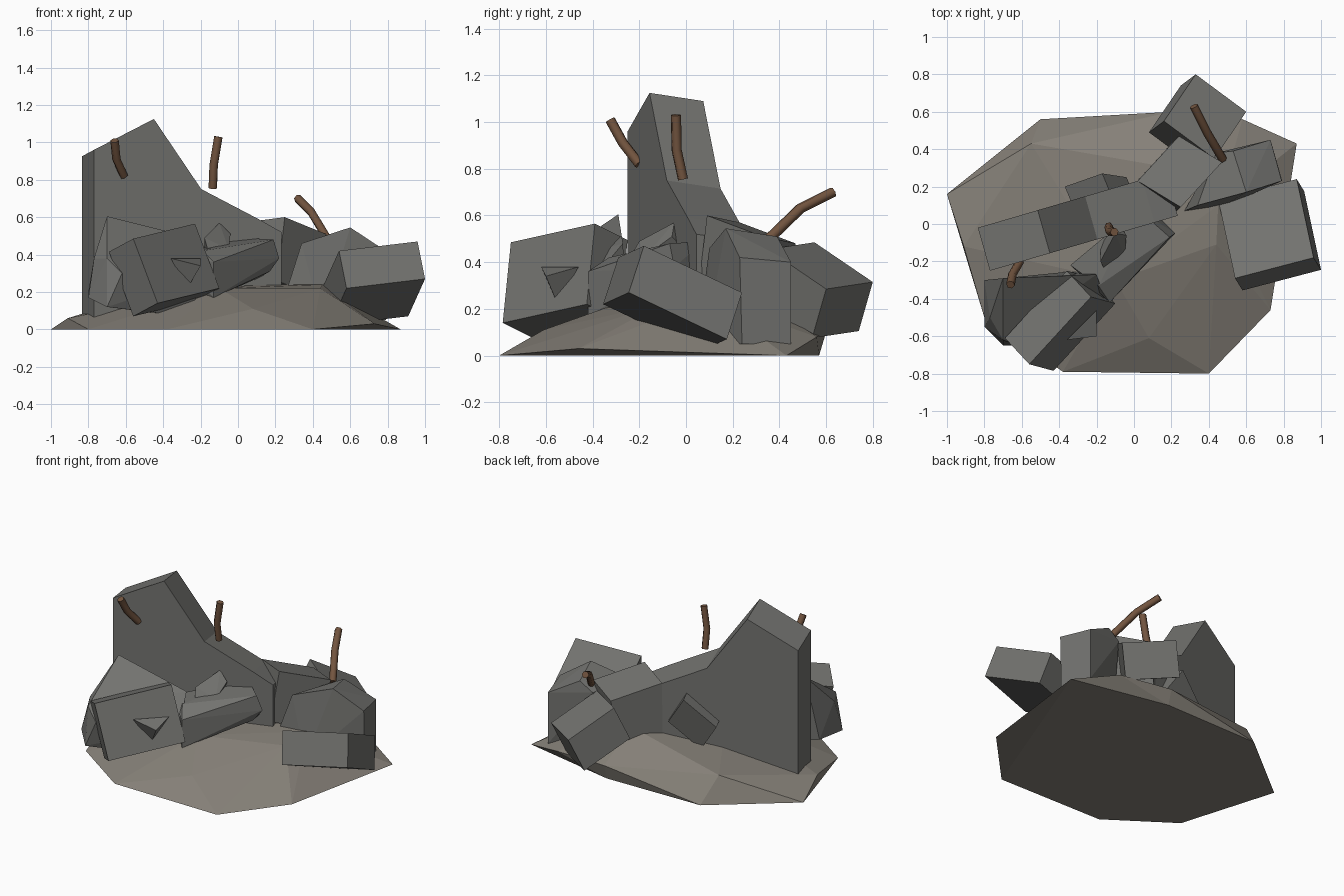
import bpy, bmesh
from mathutils import Vector as V

if "Cube" in bpy.data.objects:
    bpy.data.objects.remove(bpy.data.objects["Cube"])


def material(name, rgb):
    m = bpy.data.materials.new(name)
    m.diffuse_color = (*rgb, 1)
    m.use_nodes = True
    m.node_tree.nodes["Principled BSDF"].inputs["Base Color"].default_value = m.diffuse_color
    return m


STONE = material("concrete", (0.17, 0.17, 0.16))
EARTH = material("dust", (0.24, 0.22, 0.19))
RUST = material("rust", (0.17, 0.09, 0.05))


def finish(name, bm, mat):
    bmesh.ops.recalc_face_normals(bm, faces=bm.faces)
    mesh = bpy.data.meshes.new(name)
    bm.to_mesh(mesh)
    bm.free()
    mesh.materials.append(mat)
    ob = bpy.data.objects.new(name, mesh)
    bpy.context.collection.objects.link(ob)
    return ob


def chunk(name, points, mat=STONE):
    """Faceted lump: convex hull of a few corner points."""
    bm = bmesh.new()
    for p in points:
        bm.verts.new(p)
    bmesh.ops.convex_hull(bm, input=bm.verts)
    bmesh.ops.delete(bm, geom=[v for v in bm.verts if not v.link_faces], context='VERTS')
    bmesh.ops.dissolve_limit(bm, angle_limit=0.03, verts=bm.verts, edges=bm.edges)
    return finish(name, bm, mat)


def block(name, corner, a, b, c):
    """Tilted box from one corner and its three edges."""
    o, a, b, c = V(corner), V(a), V(b), V(c)
    return chunk(name, [o + i * a + j * b + k * c
                        for i in (0, 1) for j in (0, 1) for k in (0, 1)])


def rebar(name, points):
    """Bent bar with a low-sided round section."""
    cu = bpy.data.curves.new(name, 'CURVE')
    cu.dimensions = '3D'
    cu.bevel_depth = 0.023
    cu.bevel_resolution = 1
    cu.use_fill_caps = True
    sp = cu.splines.new('POLY')
    sp.points.add(len(points) - 1)
    for q, p in zip(sp.points, points):
        q.co = (*p, 1)
    cu.materials.append(RUST)
    bpy.context.collection.objects.link(bpy.data.objects.new(name, cu))


# Low mound of dust
chunk("rubble_mound", [
    (-1, .16, 0), (-.5, .56, 0), (.2, .57, 0), (.87, .43, 0), (.4, -.8, 0),
    (-.38, -.79, 0), (-.8, -.5, 0), (-.91, -.12, .06), (.73, -.46, .03),
    (.2, .6, .10), (.58, .56, .08), (.08, -.61, .11), (.44, -.11, .22),
    (.45, .1, .24), (-.1, -.3, .22), (-.55, .43, .17), (.2, .3, .25)], EARTH)

# Standing broken wall: profile swept through its thickness
profile = [(0, .04), (0, .96), (.335, 1.125), (.6, .75), (.92, .59), (1.05, .52), (1.05, .04)]
bm = bmesh.new()
front = [bm.verts.new((-.77 + .956 * u, -.25 + .28 * u, z)) for u, z in profile]
face = bm.faces.new(front)
ext = bmesh.ops.extrude_face_region(bm, geom=[face], use_keep_orig=True)
back = [g for g in ext["geom"] if isinstance(g, bmesh.types.BMVert)]
bmesh.ops.translate(bm, vec=(-.065, .23, -.035), verts=back)
finish("broken_wall", bm, STONE)

# Tilted slabs
block("right_slab", (.54, -.29, .42), (.42, .11, .05), (-.09, .42, -.20), (.04, -.065, -.20))
block("left_slab", (-.56, -.75, .485), (.33, .36, .08), (.13, -.035, -.345), (-.13, .14, -.07))
block("back_slab", (.33, .80, .315), (.27, -.20, -.03), (-.17, -.25, .17), (-.08, -.06, -.21))
block("middle_block", (.02, .23, .57), (.23, -.14, .03), (.22, .24, -.09), (-.04, -.04, -.34))
block("wall_back_block", (-.37, .20, .36), (.20, .07, .16), (.13, -.02, -.19), (.10, -.24, .02))

# Spike on the left slab face
chunk("left_slab_spike", [(-.36, -.62, .38), (-.20, -.46, .38), (-.27, -.55, .22),
                          (-.20, -.60, .34)])

# Irregular lumps
chunk("left_chunk", [
    (-.70, -.29, .605), (-.8, -.3, .2), (-.8, -.55, .17), (-.70, -.65, .12),
    (-.77, -.5, .38), (-.70, -.62, .38), (-.62, -.65, .3), (-.2, -.27, .48),
    (-.15, -.42, .3), (-.3, -.25, .07), (-.28, -.4, .07)])
chunk("centre_chunk", [
    (-.13, -.42, .36), (.19, -.07, .48), (.22, -.05, .38), (.17, -.08, .31),
    (-.13, -.42, .17), (-.19, -.33, .42), (-.34, -.22, .40), (.02, .08, .49),
    (-.28, -.2, .2), (.12, .05, .28)])
chunk("centre_pebble", [
    (-.18, -.2, .49), (-.10, -.05, .57), (-.04, -.06, .51), (-.05, -.17, .43),
    (-.16, -.24, .42), (-.10, .02, .42), (-.18, -.1, .40)])
chunk("right_chunk", [
    (.6, .17, .545), (.53, .39, .51), (.73, .45, .40), (.79, .23, .42),
    (.34, .10, .46), (.44, .38, .45), (.27, .07, .24), (.45, .08, .05),
    (.79, .24, .05), (.73, .45, .05), (.40, .28, .05)])

# Bent reinforcing bars
rebar("wall_left_bar", [(-.66, -.325, 1.01), (-.65, -.27, .91), (-.61, -.2, .82)])
rebar("wall_top_bar", [(-.135, -.013, .755), (-.13, -.04, .88), (-.105, -.043, 1.03)])
rebar("block_bar", [(.32, .63, .70), (.39, .49, .63), (.475, .345, .49)])
